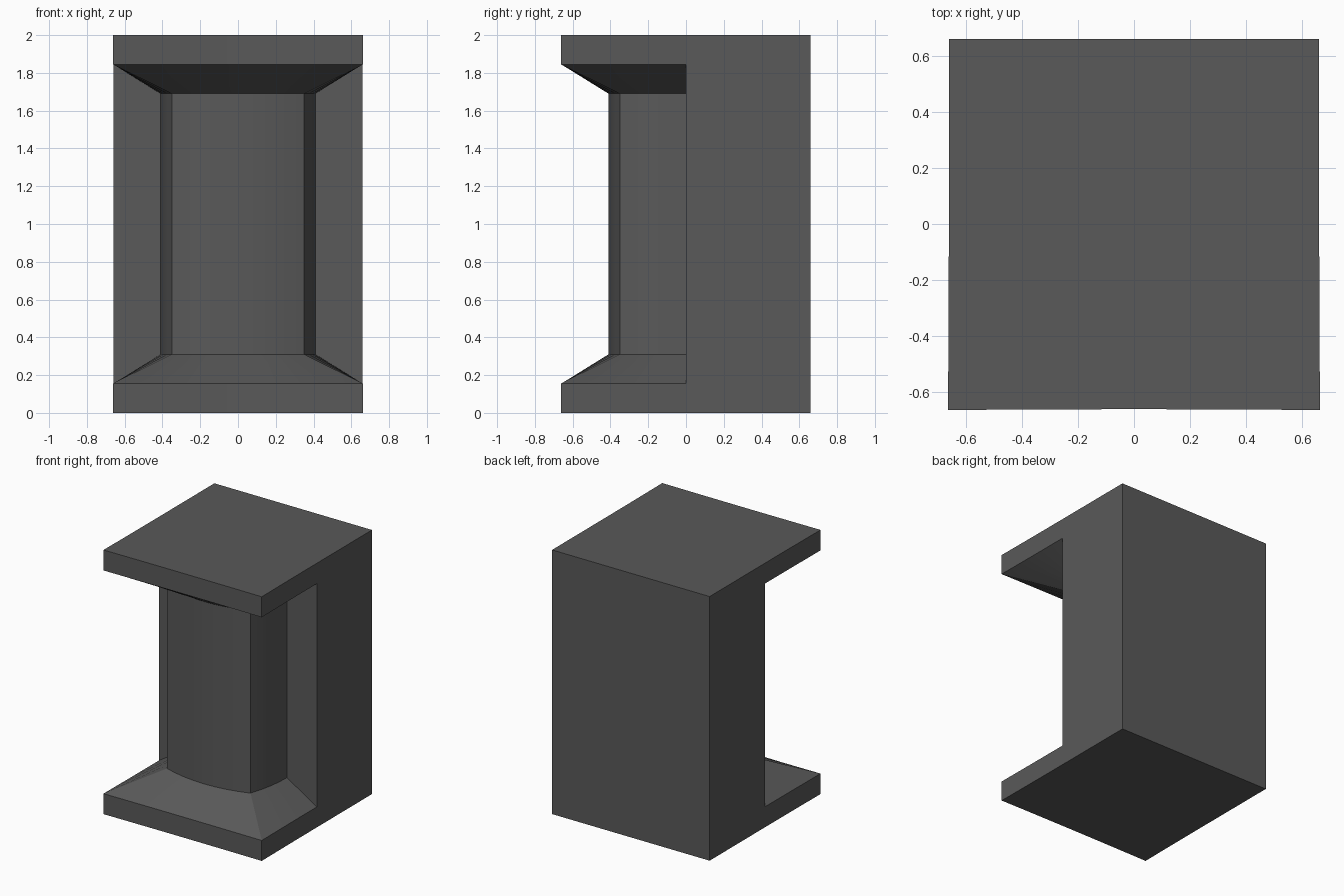
import bpy, bmesh, math

if "Cube" in bpy.data.objects:
    bpy.data.objects.remove(bpy.data.objects["Cube"])

HALF = 0.66
SEG = 8  # segments along each bulged side

grey = bpy.data.materials.new("dark grey stone")
grey.use_nodes = True
colour = (0.1, 0.1, 0.1, 1)
grey.diffuse_color = colour
grey.node_tree.nodes["Principled BSDF"].inputs["Base Color"].default_value = colour


def make_object(name, bm):
    bmesh.ops.recalc_face_normals(bm, faces=bm.faces)
    mesh = bpy.data.meshes.new(name)
    bm.to_mesh(mesh)
    bm.free()
    mesh.materials.append(grey)
    obj = bpy.data.objects.new(name, mesh)
    bpy.context.collection.objects.link(obj)
    return obj


def half_outline(corner, middle):
    """Front half of a square whose sides bow from corner to middle."""
    def depth(s):
        return middle + (corner - middle) * s * s
    half = SEG // 2
    right = [(depth(i / half), -corner * i / half) for i in range(half)]
    front = [(corner * s, -depth(s))
             for s in (1 - 2 * i / SEG for i in range(SEG + 1))]
    left = [(-x, y) for x, y in reversed(right)]
    return right + front + left


# Rear block, full height
bm = bmesh.new()
bmesh.ops.create_cube(bm, size=1)
for v in bm.verts:
    v.co.x *= 2 * HALF
    v.co.y = HALF if v.co.y > 0 else 0
    v.co.z = 2 if v.co.z > 0 else 0
make_object("rear_block", bm)

# Front half column: base slab, flare, bowed shaft, flare, top slab
slab = half_outline(0.663, HALF)
shaft = half_outline(0.35, 0.41)
levels = [(0, slab), (0.155, slab), (0.31, shaft),
          (1.69, shaft), (1.845, slab), (2, slab)]
bm = bmesh.new()
rings = [[bm.verts.new((x, y, z)) for x, y in outline] for z, outline in levels]
for low, high in zip(rings, rings[1:]):
    for i in range(len(low) - 1):
        bm.faces.new((low[i], low[i + 1], high[i + 1], high[i]))
bm.faces.new(rings[0])
bm.faces.new(rings[-1])
column = make_object("front_column", bm)

# Smooth the bowed sides, keep corners crisp
bpy.context.view_layer.objects.active = column
column.select_set(True)
bpy.ops.object.shade_smooth_by_angle(angle=math.radians(30))
